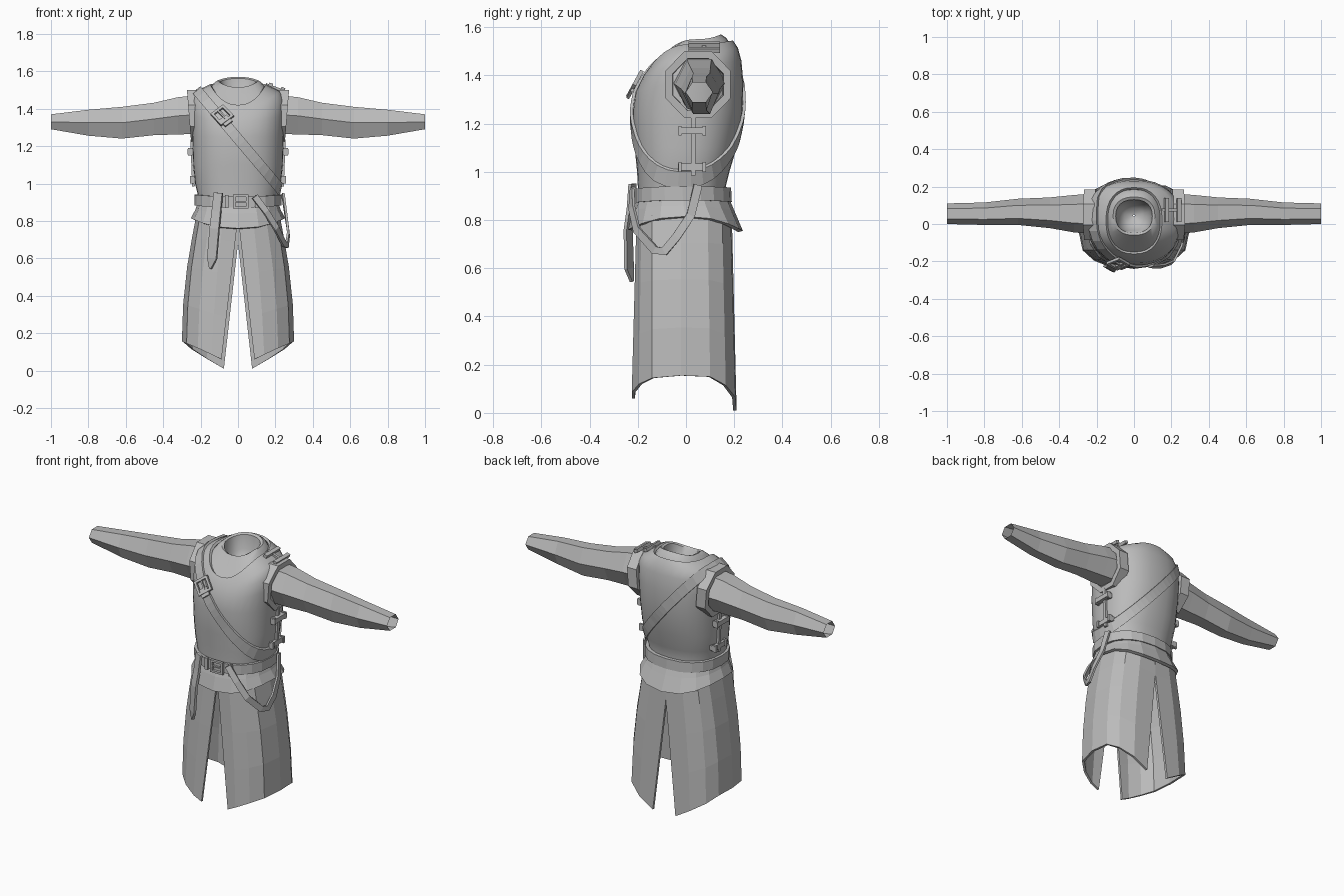
import bpy, bmesh
from math import sin, cos, pi, copysign
from mathutils import Vector, Matrix
from mathutils.bvhtree import BVHTree

if "Cube" in bpy.data.objects:
    bpy.data.objects.remove(bpy.data.objects["Cube"])

cloth = bpy.data.materials.new("plain grey")
cloth.use_nodes = True
GREY = (0.5, 0.5, 0.5, 1)
cloth.diffuse_color = GREY
cloth.node_tree.nodes["Principled BSDF"].inputs["Base Color"].default_value = GREY


def make(name, verts, faces, smooth=False, thick=0.0, mirror=False, fix=True):
    me = bpy.data.meshes.new(name)
    bm = bmesh.new()
    vs = [bm.verts.new(v) for v in verts]
    for f in faces:
        bm.faces.new([vs[i] for i in f])
    if fix:
        bmesh.ops.recalc_face_normals(bm, faces=bm.faces)
    bm.to_mesh(me)
    bm.free()
    me.materials.append(cloth)
    ob = bpy.data.objects.new(name, me)
    bpy.context.collection.objects.link(ob)
    if thick:
        m = ob.modifiers.new("thickness", 'SOLIDIFY')
        m.thickness, m.offset = thick, -1
    if mirror:
        m = ob.modifiers.new("mirror", 'MIRROR')
        m.use_clip = False
        m.use_mirror_merge = False
    if smooth:
        bpy.ops.object.select_all(action='DESELECT')
        ob.select_set(True)
        bpy.context.view_layer.objects.active = ob
        bpy.ops.object.shade_smooth_by_angle(angle=0.9)
    return ob


def grid(rows, cols, wrap_col=False, wrap_row=False):
    """Quads joining rows of points stored one after another."""
    return [(i * cols + j, i * cols + (j + 1) % cols,
             (i + 1) % rows * cols + (j + 1) % cols, (i + 1) % rows * cols + j)
            for i in range(rows if wrap_row else rows - 1)
            for j in range(cols if wrap_col else cols - 1)]


def ring(hw, yf, yb, zf, zs, zb, n, p=0.85):
    """Rounded body section with its own front, side and back heights."""
    pts = []
    for k in range(n):
        c, s = cos(2 * pi * k / n), sin(2 * pi * k / n)
        z = zs + ((zf if s < 0 else zb) - zs) * s * s
        pts.append(Vector((hw * copysign(abs(c) ** p, c),
                           (yf + yb) / 2 + (yb - yf) / 2 * copysign(abs(s) ** p, s), z)))
    return pts


def loft(name, rings, n, closed=False, **kw):
    verts = [v for r in rings for v in ring(*r, n)]
    return make(name, verts, grid(len(rings), n, True, closed), **kw)


def box(name, loc, size, rot=None, mirror=False):
    m = Matrix.Translation(loc) @ (rot or Matrix()) @ Matrix.Diagonal((*size, 1))
    verts = [m @ Vector((x, y, z)) for x in (-.5, .5) for y in (-.5, .5) for z in (-.5, .5)]
    faces = [(0, 1, 3, 2), (4, 5, 7, 6), (0, 1, 5, 4), (2, 3, 7, 6), (0, 2, 6, 4), (1, 3, 7, 5)]
    return make(name, verts, faces, mirror=mirror)


def strip(name, path, widths, thick=0.012):
    """Flat leather strip along a path, facing away from the body axis."""
    path = [Vector(p) for p in path]
    verts = []
    for i, p in enumerate(path):
        t = path[min(i + 1, len(path) - 1)] - path[max(i - 1, 0)]
        out = Vector((p.x, p.y, 0)).normalized()
        side = t.cross(out).normalized() * widths[i] / 2
        out *= thick / 2
        verts += [p - side - out, p + side - out, p + side + out, p - side + out]
    last = len(verts) - 4
    make(name, verts, grid(len(path), 4, True) + [(0, 1, 2, 3), tuple(range(last, last + 4))])


def buckle(name, loc, rot, w, h, bar):
    for k, s in enumerate((-1, 1)):
        off = rot @ Vector((s * w / 2, 0, 0))
        box(f"{name}_side_{k}", loc + off, (bar, .016, h + bar), rot)
        off = rot @ Vector((0, 0, s * h / 2))
        box(f"{name}_bar_{k}", loc + off, (w, .016, bar), rot)
    box(name + "_prong", loc, (w, .012, bar * .6), rot)


# Tunic body
tunic = loft("tunic", [
    (.215, -.195, .17, .86, .86, .86), (.215, -.2, .165, .94, .94, .94),
    (.23, -.203, .18, 1, 1, 1), (.24, -.213, .21, 1.1, 1.1, 1.1),
    (.245, -.222, .235, 1.25, 1.25, 1.25), (.25, -.21, .238, 1.33, 1.37, 1.37),
    (.25, -.188, .23, 1.375, 1.45, 1.46), (.225, -.172, .215, 1.405, 1.495, 1.515),
    (.15, -.16, .195, 1.42, 1.53, 1.545), (.14, -.15, .185, 1.41, 1.52, 1.535)], 32, smooth=True)

# Shirt collar with its hollow
loft("collar", [
    (.15, -.155, .185, 1.4, 1.505, 1.525), (.13, -.105, .168, 1.46, 1.535, 1.555),
    (.112, -.06, .145, 1.515, 1.55, 1.57), (.098, -.048, .13, 1.508, 1.545, 1.562),
    (.085, -.035, .12, 1.45, 1.46, 1.48), (.05, 0, .085, 1.41, 1.41, 1.41),
    (.005, .04, .05, 1.4, 1.4, 1.4)], 24, smooth=True, fix=False)

# Sleeves
verts = []
for x, y, z, ry, rz in ((.2, .055, 1.37, .11, .12), (.32, .055, 1.362, .1, .115),
                        (.45, .06, 1.345, .082, .1), (.62, .065, 1.325, .07, .098),
                        (.8, .055, 1.325, .06, .08), (1, .055, 1.33, .055, .046)):
    verts += [(x, y + ry * cos(k * pi / 3), z + rz * sin(k * pi / 3)) for k in range(6)]
make("sleeves", verts, grid(6, 6, True), mirror=True)

# Armhole rims
verts = []
for r, dx in ((1, -.05), (1, .012), (.78, .012), (.74, -.05)):
    for k in range(8):
        a = (k + .5) * pi / 4
        z = 1.362 + .15 * r * sin(a)
        verts.append((.25 + dx + .08 * (z - 1.362), .05 + .146 * r * cos(a), z))
make("armhole_rims", verts, grid(4, 8, True, True), mirror=True)

# Skirt panels: top x, y then hem x, y, z
COLUMNS = ((0, -.2, .088, -.225, .06), (.08, -.205, .14, -.225, .085),
           (.15, -.185, .215, -.195, .12), (.205, -.14, .275, -.14, .145),
           (.225, -.02, .3, -.02, .155), (.215, .09, .29, .1, .15),
           (.18, .15, .25, .165, .115), (.1, .185, .17, .205, .065), (-.015, .19, .076, .21, .01))
verts = []
for t in (0, .17, .4, .7, 1):
    for k, (x0, y0, x1, y1, z1) in enumerate(COLUMNS):
        x = max(0, x0 + (x1 - x0) * t)
        if 0 < k < len(COLUMNS) - 1:
            x += .07 * x * sin(pi * t)
        verts.append((x, y0 + (y1 - y0) * t, .82 + (z1 - .82) * t))
make("skirt_panels", verts, grid(5, len(COLUMNS)), thick=.014, mirror=True)

# Flared waist flap
loft("waist_flap", [(.214, -.2, .175, .9, .9, .9), (.228, -.22, .2, .84, .86, .84),
                    (.252, -.24, .236, .76, .815, .755), (.236, -.222, .216, .756, .81, .75),
                    (.2, -.185, .16, .9, .9, .9)], 16, closed=True)

# Belt
loft("belt", [(.2, -.19, .16, .872, .882, .875), (.232, -.216, .19, .872, .882, .875),
              (.232, -.216, .187, .93, .94, .935), (.2, -.19, .16, .93, .94, .935)], 20, closed=True)
buckle("belt_buckle", Vector((.015, -.222, .903)), Matrix(), .07, .062, .012)
for k, x in enumerate((-.06, .1)):
    box(f"belt_keeper_{k}", (x, -.215, .903), (.02, .016, .07))

# Hanging belt tail and side loop
strip("belt_tail", [(-.105, -.222, .95), (-.115, -.228, .85), (-.125, -.24, .76),
                    (-.138, -.236, .6), (-.147, -.225, .545)], [.05, .052, .055, .056, .01], .014)
strip("side_loop", [(.09, -.225, .93), (.15, -.225, .85), (.205, -.205, .76), (.248, -.13, .675),
                    (.262, -.09, .67), (.27, -.04, .73), (.258, .02, .82), (.24, .05, .945)],
      [.035] * 8)

# Shoulder strap wrapped on the tunic along a slanted plane
bm = bmesh.new()
bm.from_mesh(tunic.data)
tree = BVHTree.FromBMesh(bm)
bm.free()
u = Vector((.44, 0, -.52)).normalized()
v = Vector((0, 1, 0))
across = u.cross(v)
centre = Vector((.02, .02, 1.215))
N = 40
sides = {-1: [], 1: []}
for k in range(N):
    d = u * cos(2 * pi * k / N) + v * sin(2 * pi * k / N)
    for s, pts in sides.items():
        start = centre + across * s * .028
        hit = tree.ray_cast(start, d)[0] or start + d * .3
        pts.append((hit, d))
verts = [p + d * o for s, o in ((-1, -.012), (-1, .013), (1, .013), (1, -.012))
         for p, d in sides[s]]
make("shoulder_strap", verts, grid(4, N, True, True))

# Strap buckle on the chest
tilt = Matrix.Rotation(.87, 4, 'Y') @ Matrix.Rotation(0, 4, 'X')
lean = Matrix.Rotation(-.5, 4, 'X')
buckle("strap_buckle", Vector((-.085, -.212, 1.365)), lean @ tilt, .075, .075, .014)
box("strap_end", (-.065, -.225, 1.335), (.05, .012, .05), lean @ tilt)

# Side lacing
box("side_seams", (.243, .03, 1.11), (.014, .02, .25), Matrix.Rotation(.04, 4, 'Y'), True)
for k, z in enumerate((1.17, 1.02)):
    box(f"side_lace_{k}", (.222 + .02 * (z > 1.1) + .01, .025, z), (.035, .115, .028), mirror=True)
    for j, y in enumerate((-.025, .075)):
        box(f"side_lace_knot_{k}_{j}", (.245 + .01 * (z > 1.1), y, z), (.025, .014, .04), mirror=True)

# Shoulder ties
slope = Matrix.Rotation(.35, 4, 'Y')
box("shoulder_seam", (.205, .075, 1.51), (.12, .016, .012), slope)
for k, (x, z) in enumerate(((.175, 1.528), (.24, 1.505))):
    box(f"shoulder_tie_{k}", (x, .075, z), (.022, .13, .018), slope)
